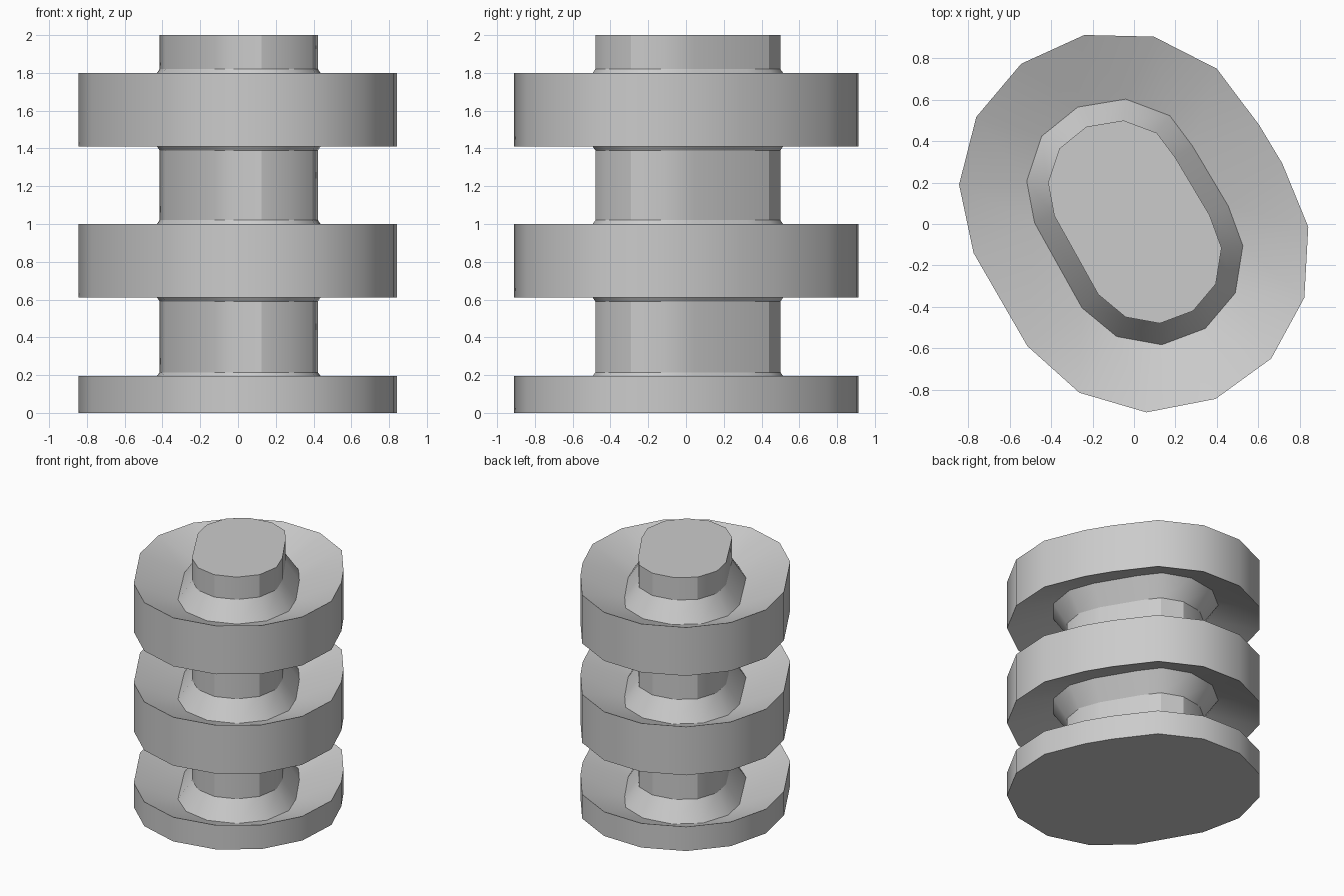
import bpy, bmesh, math
from mathutils import Vector

cube = bpy.data.objects.get("Cube")
if cube:
    bpy.data.objects.remove(cube, do_unlink=True)

# One plain grey material
grey = bpy.data.materials.new("plain_grey")
grey.use_nodes = True
colour = (0.6, 0.6, 0.6, 1)
grey.diffuse_color = colour
grey.node_tree.nodes["Principled BSDF"].inputs["Base Color"].default_value = colour


def angle(p):
    return math.atan2(p[1], p[0]) % math.tau


def outline(points):
    """Counter-clockwise outline starting near +x."""
    return sorted((Vector(p) for p in points), key=angle)


def offset(points, d):
    """Push every side of an outline outward by d."""
    out = []
    for i, p in enumerate(points):
        e1 = (p - points[i - 1]).normalized()
        e2 = (points[(i + 1) % len(points)] - p).normalized()
        n1, n2 = Vector((e1.y, -e1.x)), Vector((e2.y, -e2.x))
        out.append(p + (n1 + n2) * d / (1 + n1.dot(n2)))
    return out


def skin(bm, a, b):
    """Join two rings; zip with triangles if their counts differ."""
    n, m = len(a), len(b)
    if n == m:
        for i in range(n):
            k = (i + 1) % n
            bm.faces.new((a[i], a[k], b[k], b[i]))
        return

    def turn(ring, i):
        return angle(ring[i % len(ring)].co) + math.tau * (i // len(ring))

    i = j = 0
    while i < n or j < m:
        if j == m or (i < n and turn(a, i + 1) < turn(b, j + 1)):
            bm.faces.new((a[i % n], a[(i + 1) % n], b[j % m]))
            i += 1
        else:
            bm.faces.new((a[i % n], b[(j + 1) % m], b[j % m]))
            j += 1


def build(name, rings, cap_bottom=False, cap_top=False):
    """Skin a stack of (outline, height) rings from bottom to top."""
    bm = bmesh.new()
    loops = [[bm.verts.new((p.x, p.y, z)) for p in pts] for pts, z in rings]
    for a, b in zip(loops, loops[1:]):
        skin(bm, a, b)
    if cap_bottom:
        bm.faces.new(loops[0][::-1])
    if cap_top:
        bm.faces.new(loops[-1])
    mesh = bpy.data.meshes.new(name)
    bm.to_mesh(mesh)
    bm.free()
    mesh.materials.append(grey)
    obj = bpy.data.objects.new(name, mesh)
    bpy.context.collection.objects.link(obj)
    bpy.ops.object.select_all(action='DESELECT')
    obj.select_set(True)
    bpy.context.view_layer.objects.active = obj
    bpy.ops.object.shade_smooth_by_angle(angle=math.radians(30))


# Cross-sections: tilted oblong shaft, its flared collar, and the wide rim
shaft = outline([(-.05, .5), (-.23, .47), (-.36, .365), (-.415, .2), (-.385, .04),
                 (-.173, -.34), (-.04, -.45), (.125, -.48), (.285, -.42),
                 (.395, -.29), (.423, -.115), (.365, .043), (.2, .32), (.11, .44)])
collar = offset(shaft, .1)
rim = outline([(-.24, .913), (.096, .905), (.4, .75), (.606, .476), (.716, .293),
               (.842, -.014), (.823, -.356), (.663, -.65), (.394, -.845),
               (.06, -.91), (-.264, -.815), (-.515, -.59), (-.775, -.14),
               (-.845, .19), (-.762, .517), (-.545, .774)])

# Half-heights of shaft joint, rim and thin web, measured from a flange's middle
JOINT, RIM, WEB = .215, .195, .065
LOW, MID, HIGH = 0, .805, 1.605


def upper_half(z):
    return [(rim, z + RIM), (collar, z + WEB), (shaft, z + JOINT)]


def lower_half(z):
    return [(shaft, z - JOINT), (collar, z - WEB), (rim, z - RIM)]


# Dished flanges: the bottom one is cut off flat at its middle
build("lower_flange", [(rim, LOW)] + upper_half(LOW), cap_bottom=True)
build("middle_flange", lower_half(MID) + upper_half(MID))
build("upper_flange", lower_half(HIGH) + upper_half(HIGH))

# Straight shaft sections between and above the flanges
build("lower_shaft", [(shaft, LOW + JOINT), (shaft, MID - JOINT)])
build("middle_shaft", [(shaft, MID + JOINT), (shaft, HIGH - JOINT)])
build("shaft_top", [(shaft, HIGH + JOINT), (shaft, 2)], cap_top=True)
